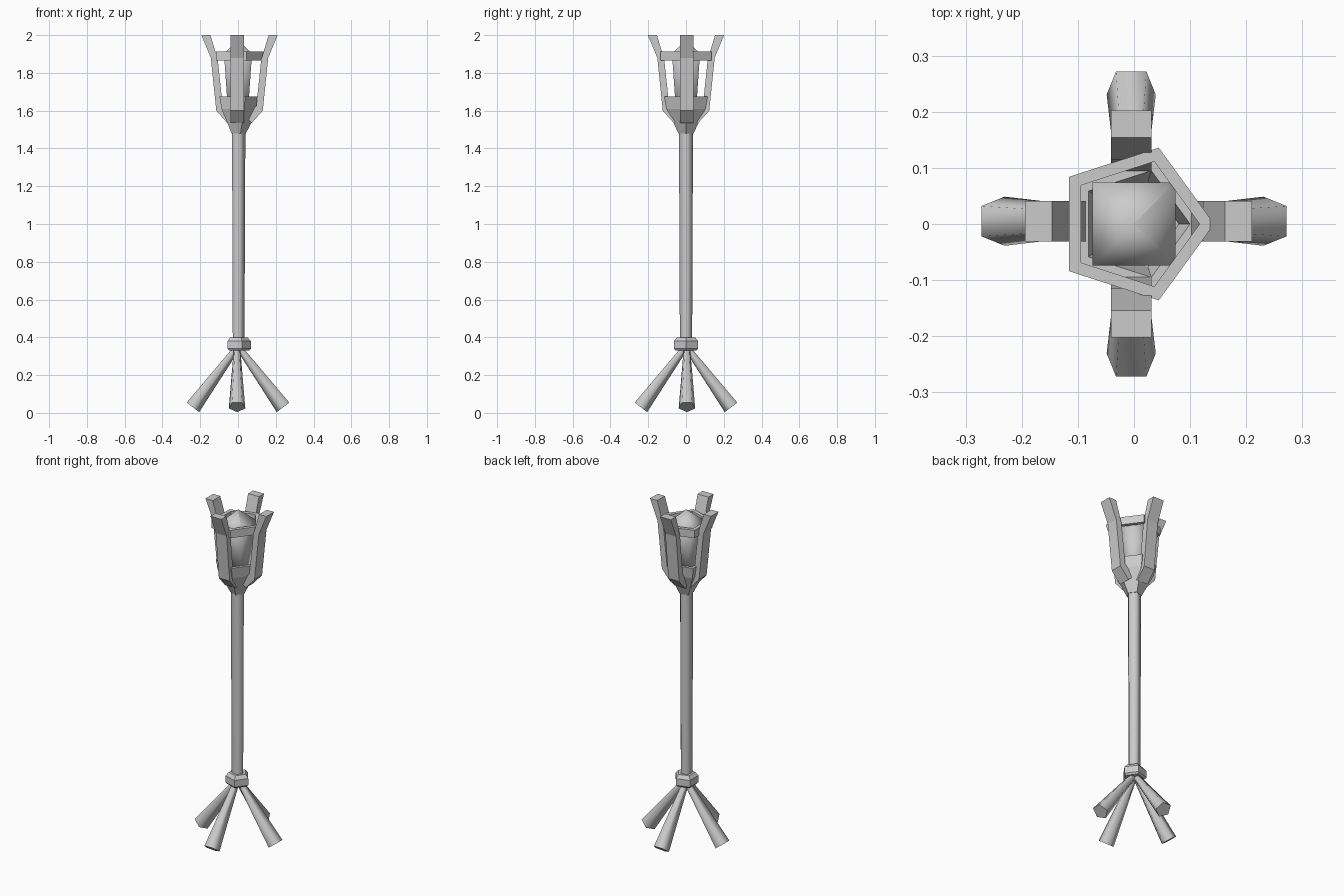
import bpy, bmesh
from math import cos, sin, pi, radians
from mathutils import Vector, Matrix

cube = bpy.data.objects.get("Cube")
if cube:
    bpy.data.objects.remove(cube)

GREY = (0.6, 0.6, 0.6, 1)
mat = bpy.data.materials.new("plain grey")
mat.use_nodes = True
mat.diffuse_color = GREY
mat.node_tree.nodes["Principled BSDF"].inputs["Base Color"].default_value = GREY


def polygon(radius, z, sides=5, turn=0.0):
    """Horizontal regular polygon with its first corner towards +x."""
    angles = [turn + 2 * pi * i / sides for i in range(sides)]
    return [Vector((radius * cos(a), radius * sin(a), z)) for a in angles]


def loft(name, rings, closed=False, smooth=None, matrix=None):
    """Skin a list of rings; closed joins last to first, otherwise cap the ends."""
    bm = bmesh.new()
    loops = [[bm.verts.new(p) for p in ring] for ring in rings]
    pairs = list(zip(loops, loops[1:]))
    if closed:
        pairs.append((loops[-1], loops[0]))
    else:
        bm.faces.new(loops[0])
        bm.faces.new(loops[-1])
    for a, b in pairs:
        for i in range(len(a)):
            j = (i + 1) % len(a)
            bm.faces.new((a[i], a[j], b[j], b[i]))
    bmesh.ops.remove_doubles(bm, verts=bm.verts, dist=0.0002)
    if matrix:
        bm.transform(matrix)
    bmesh.ops.recalc_face_normals(bm, faces=bm.faces)
    mesh = bpy.data.meshes.new(name)
    bm.to_mesh(mesh)
    bm.free()
    mesh.materials.append(mat)
    obj = bpy.data.objects.new(name, mesh)
    bpy.context.collection.objects.link(obj)
    if smooth:
        bpy.ops.object.select_all(action='DESELECT')
        obj.select_set(True)
        bpy.context.view_layer.objects.active = obj
        bpy.ops.object.shade_smooth_by_angle(angle=radians(smooth))
    return obj


# Pole and collar
loft("pole", [polygon(0.034, 0.34), polygon(0.039, 1.49)], smooth=75)
loft("collar", [polygon(r, z) for r, z in
                ((0.058, 0.33), (0.068, 0.34), (0.068, 0.38), (0.05, 0.4))])

# Hollow cup on top of the pole
loft("cup", [polygon(r, z) for r, z in
             ((0.042, 1.48), (0.108, 1.61), (0.121, 1.675), (0.1, 1.675), (0.08, 1.61))])

# Band that ties the prongs together
loft("band", [polygon(r, z) for r, z in
              ((0.143, 1.865), (0.143, 1.912), (0.117, 1.912), (0.117, 1.865))], closed=True)

# Four-sided lamp body with pointed top
loft("lamp", [polygon(r * 2 ** 0.5, z, 4, pi / 4) for r, z in
              ((0.0001, 1.6), (0.056, 1.64), (0.074, 1.9), (0.0001, 1.975))], smooth=180)

# Prongs and legs, one on each side
PRONG = [((0.065, 1.535), (0.03, 1.565)), ((0.123, 1.6), (0.089, 1.625)),
         ((0.152, 1.88), (0.115, 1.87)), ((0.202, 2.0), (0.154, 2.0))]
for i, side in enumerate(("left", "back", "right", "front")):
    along_x = i % 2 == 0
    shift = Vector((0.008, 0.005, 0)) if along_x else Vector((-0.005, 0, 0))
    spin = Matrix.Rotation(i * pi / 2, 4, 'Z')

    rings = [[Vector((x, y, z)) for (x, z), y in
              ((outer, -0.036), (outer, 0.036), (inner, 0.036), (inner, -0.036))]
             for outer, inner in PRONG]
    loft(side + "_prong", rings, matrix=Matrix.Translation(shift) @ spin)

    # Tapered leg, with one corner of its section turned inwards
    shift.x = 0 if along_x else shift.x
    top, foot = Vector((0, 0, 0.355)), Vector((0.242, 0, 0.032))
    axis = (foot - top).normalized()
    across = Vector((0, 1, 0))
    outward = across.cross(axis)
    if outward.x < 0:
        outward = -outward
    rings = [[centre - outward * p.x + across * p.y for p in polygon(r, 0)]
             for centre, r in ((top, 0.017), (foot, 0.046))]
    loft(side + "_leg", rings, smooth=75, matrix=Matrix.Translation(shift) @ spin)
